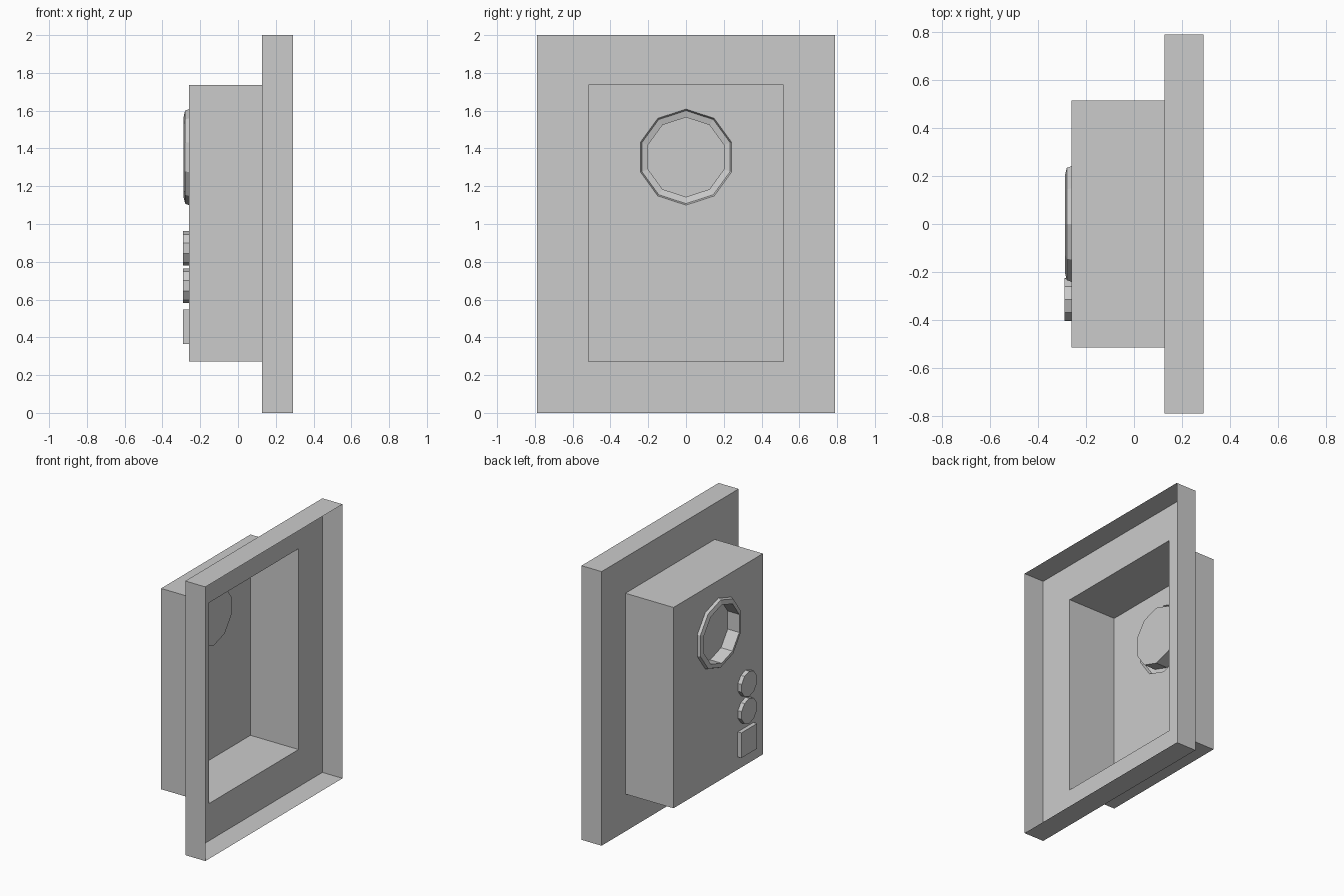
import bpy
import bmesh
import math

if "Cube" in bpy.data.objects:
    bpy.data.objects.remove(bpy.data.objects["Cube"], do_unlink=True)

grey = bpy.data.materials.new("light_grey")
grey.use_nodes = True
COLOUR = (0.6, 0.6, 0.6, 1)
grey.diffuse_color = COLOUR
grey.node_tree.nodes["Principled BSDF"].inputs["Base Color"].default_value = COLOUR


def rect(x, half_y, low, high, y=0):
    """Rectangle outline facing along x."""
    return [(x, y - half_y, low), (x, y + half_y, low),
            (x, y + half_y, high), (x, y - half_y, high)]


def decagon(x, radius, z, y=0):
    """Ten-sided outline with a corner at the top."""
    angles = [math.tau * i / 10 for i in range(10)]
    return [(x, y + radius * math.sin(a), z + radius * math.cos(a)) for a in angles]


def loft(bm, outlines):
    """Join successive outlines with quads; return the rings of vertices."""
    rings = [[bm.verts.new(p) for p in outline] for outline in outlines]
    for a, b in zip(rings, rings[1:]):
        n = len(a)
        for i in range(n):
            j = (i + 1) % n
            bm.faces.new((a[i], a[j], b[j], b[i]))
    return rings


def finish(bm, name):
    bmesh.ops.recalc_face_normals(bm, faces=bm.faces[:])
    mesh = bpy.data.meshes.new(name)
    bm.to_mesh(mesh)
    bm.free()
    mesh.materials.append(grey)
    obj = bpy.data.objects.new(name, mesh)
    bpy.context.collection.objects.link(obj)
    return obj


REAR = -0.26     # outer wall of the housing
SEAT = 0.128     # where the housing meets the flange
DIAL_Z = 1.354

# Thin open shell: wide flange tray stepping into the deep housing
bm = bmesh.new()
rings = loft(bm, [rect(0.29, 0.79, 0, 2), rect(SEAT, 0.79, 0, 2),
                  rect(SEAT, 0.515, 0.272, 1.737), rect(REAR, 0.515, 0.272, 1.737)])
# Housing wall with a ten-sided opening for the dial
hole = [bm.verts.new(p) for p in decagon(REAR, 0.254, DIAL_Z)]
edges = []
for loop in (rings[-1], hole):
    for a, b in zip(loop, loop[1:] + loop[:1]):
        edges.append(bm.edges.get((a, b)) or bm.edges.new((a, b)))
result = bmesh.ops.triangle_fill(bm, edges=edges, use_beauty=True)
wall = [g for g in result["geom"] if isinstance(g, bmesh.types.BMFace)]
bmesh.ops.dissolve_limit(bm, angle_limit=0.01, verts=[],
                         edges=list({e for f in wall for e in f.edges if len(e.link_faces) == 2}))
finish(bm, "housing_shell")

# Raised bezel curling into a recessed flat dial
bm = bmesh.new()
rings = loft(bm, [decagon(x, r, DIAL_Z) for r, x in
                  ((0.254, REAR), (0.246, -0.28), (0.213, -0.288), (0.213, -0.195))])
bm.faces.new(rings[-1])
finish(bm, "recessed_dial")

# Two round buttons and a square one, on one side of the wall
BUTTON_Y = -0.315
buttons = {
    "upper_button": lambda x: decagon(x, 0.092, 0.871, BUTTON_Y),
    "lower_button": lambda x: decagon(x, 0.092, 0.673, BUTTON_Y),
    "square_button": lambda x: rect(x, 0.09, 0.364, 0.547, BUTTON_Y),
}
for name, outline in buttons.items():
    bm = bmesh.new()
    rings = loft(bm, [outline(REAR), outline(-0.29)])
    bm.faces.new(rings[-1])
    finish(bm, name)
